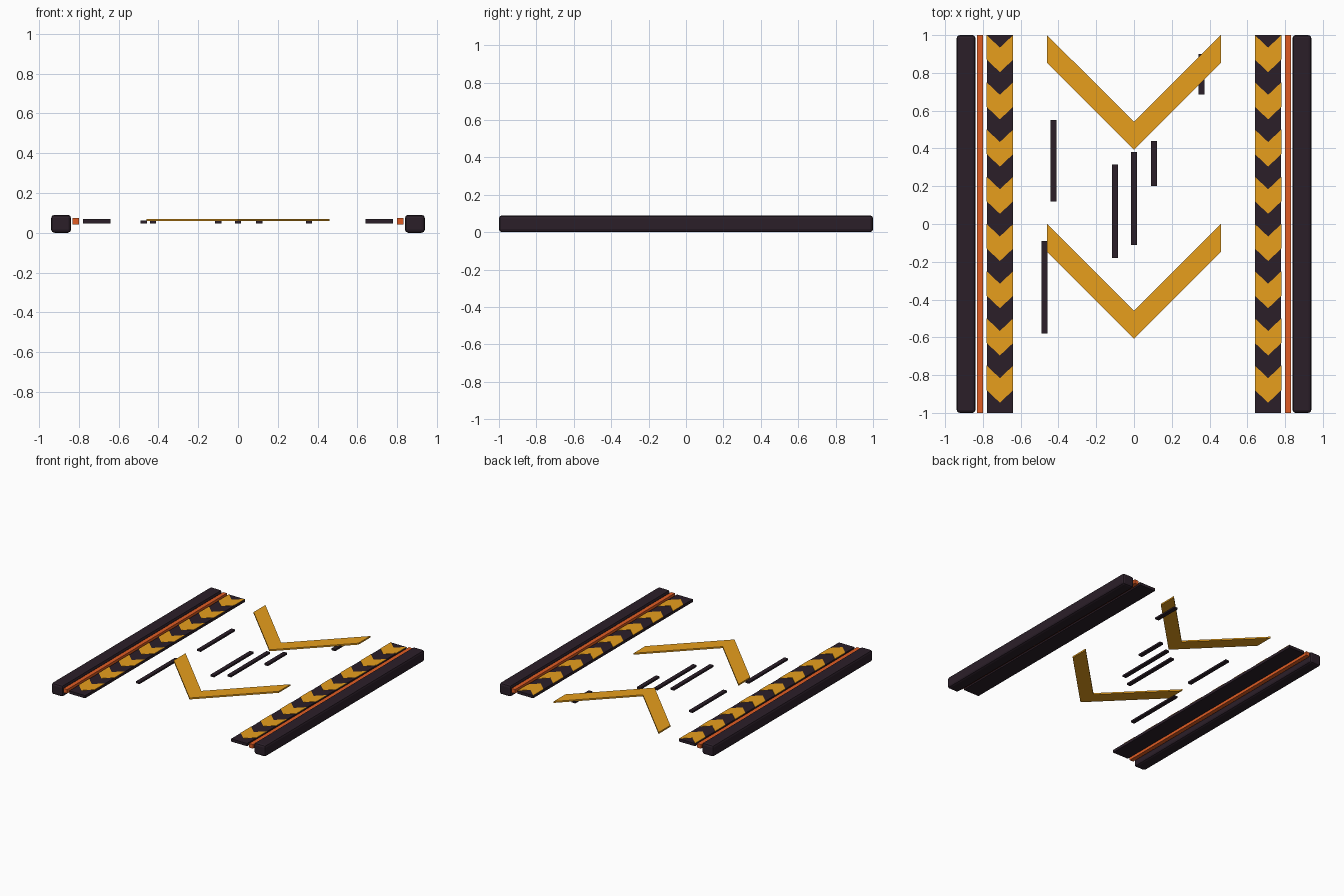
import bpy
import bmesh
from mathutils import Vector

cube = bpy.data.objects.get("Cube")
if cube:
    bpy.data.objects.remove(cube, do_unlink=True)


def material(name, rgb):
    mat = bpy.data.materials.new(name)
    mat.use_nodes = True
    mat.diffuse_color = (*rgb, 1)
    mat.node_tree.nodes["Principled BSDF"].inputs["Base Color"].default_value = (*rgb, 1)
    return mat


DARK = material("dark plum", (0.024, 0.0135, 0.022))
ORANGE = material("burnt orange", (0.75, 0.108, 0.017))
YELLOW = material("amber yellow", (0.80, 0.345, 0.012))


def prism(name, outline, z0, z1, mat):
    """Flat outline (counter-clockwise) raised from z0 to z1."""
    bm = bmesh.new()
    base = bm.faces.new([bm.verts.new((x, y, z0)) for x, y in outline])
    top = bmesh.ops.extrude_face_region(bm, geom=[base], use_keep_orig=True)
    moved = [v for v in top["geom"] if isinstance(v, bmesh.types.BMVert)]
    bmesh.ops.translate(bm, verts=moved, vec=Vector((0, 0, z1 - z0)))
    bmesh.ops.recalc_face_normals(bm, faces=bm.faces)
    mesh = bpy.data.meshes.new(name)
    bm.to_mesh(mesh)
    bm.free()
    mesh.materials.append(mat)
    obj = bpy.data.objects.new(name, mesh)
    bpy.context.collection.objects.link(obj)
    return obj


def bar(name, x, width, y0, y1, z0, z1, mat):
    a, b = x - width / 2, x + width / 2
    return prism(name, [(a, y0), (b, y0), (b, y1), (a, y1)], z0, z1, mat)


def chevron(name, x, half, y, drop, depth, z0, z1, mat):
    """V pointing to the front; y is the height of its two upper tips."""
    outline = [(x - half, y), (x - half, y - depth), (x, y - depth - drop),
               (x + half, y - depth), (x + half, y), (x, y - drop)]
    return prism(name, outline, z0, z1, mat)


# Side rails, trim strips and striped panels
for side, sign in (("left", 1), ("right", -1)):
    rail = bar(f"{side}_rail", sign * 0.889, 0.1, -1, 1, 0, 0.09, DARK)
    bevel = rail.modifiers.new("chamfer", "BEVEL")
    bevel.width = 0.016
    bevel.segments = 2
    bar(f"{side}_trim_strip", sign * 0.815, 0.033, -1, 1, 0.041, 0.073, ORANGE)
    bar(f"{side}_panel", sign * 0.71, 0.139, -1, 1, 0.046, 0.068, DARK)
    for i in range(8):
        chevron(f"{side}_panel_chevron_{i + 1}", sign * 0.71, 0.07,
                1 - i * 0.25, 0.066, 0.13, 0.067, 0.07, YELLOW)

# Large direction arrows
for name, y in (("rear_arrow", 1), ("front_arrow", 0)):
    chevron(name, 0, 0.46, y, 0.46, 0.147, 0.058, 0.07, YELLOW)

# Loose speed lines on the floor
lines = [(-0.473, -0.58, -0.09), (-0.427, 0.12, 0.55), (-0.1, -0.18, 0.315),
         (0, -0.11, 0.38), (0.107, 0.2, 0.44), (0.357, 0.685, 0.9)]
for i, (x, y0, y1) in enumerate(lines):
    bar(f"speed_line_{i + 1}", x, 0.032, y0, y1, 0.047, 0.061, DARK)
